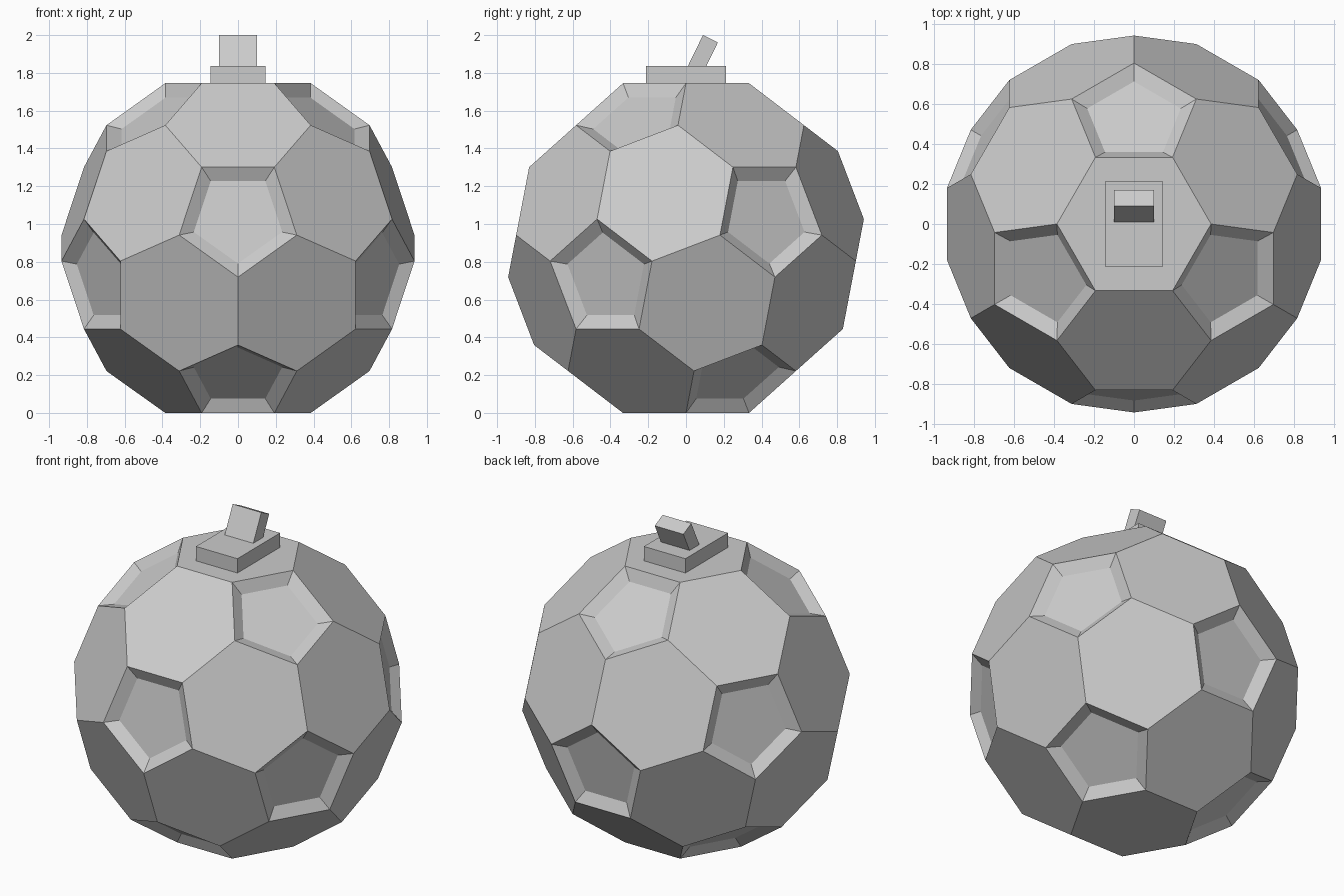
import bpy, bmesh
from math import sin, cos, radians, sqrt
from mathutils import Vector, Matrix

if "Cube" in bpy.data.objects:
    bpy.data.objects.remove(bpy.data.objects["Cube"])

EDGE = 0.385                                   # edge length of the ball panels
R = 3 * EDGE * 0.95106                         # radius of the parent icosahedron
CZ = 0.8725                                    # ball centre height


def finish(name, bm):
    mesh = bpy.data.meshes.new(name)
    bm.to_mesh(mesh)
    bm.free()
    obj = bpy.data.objects.new(name, mesh)
    bpy.context.collection.objects.link(obj)
    return obj


def box(name, size, matrix):
    bm = bmesh.new()
    bmesh.ops.create_cube(bm, size=1)
    bmesh.ops.scale(bm, vec=size, verts=bm.verts)
    bmesh.ops.transform(bm, matrix=matrix, verts=bm.verts)
    return finish(name, bm)


# Icosahedron corners, standing on a face: two rings of three, then their opposites
corners = []
for z, start in ((0.794654, 90), (0.187592, 30)):
    for i in range(3):
        a = radians(start + 120 * i)
        r = sqrt(1 - z * z)
        p = Vector((r * cos(a), r * sin(a), z)) * R
        corners += [p, -p]

# Ball: cut each icosahedron edge in thirds, wrap in a hull, merge flat panels
bm = bmesh.new()
for p in corners:
    for q in corners:
        if p is not q and (p - q).length < 3.2 * EDGE:
            bm.verts.new((2 * p + q) / 3)
bmesh.ops.convex_hull(bm, input=bm.verts[:])
bmesh.ops.dissolve_limit(bm, angle_limit=radians(3), verts=bm.verts[:], edges=bm.edges[:])
bmesh.ops.recalc_face_normals(bm, faces=bm.faces[:])

# Sunken five-sided panels with sloping walls
pentagons = [f for f in bm.faces if len(f.verts) == 5]
bmesh.ops.inset_individual(bm, faces=pentagons, thickness=0.066, depth=-0.045,
                           use_even_offset=True)
bmesh.ops.translate(bm, vec=(0, 0, CZ), verts=bm.verts)
finish("ball", bm)

# Mounting plate on the top panel
box("top_plate", (0.29, 0.426, 0.095), Matrix.Translation((0, 0, 1.7885)))

# Leaning stub, its foot sunk into the plate
lean = Matrix.Rotation(radians(-26), 4, 'X')
box("leaning_stub", (0.2, 0.088, 0.22),
    Matrix.Translation((0, 0.1295, 1.981)) @ lean @ Matrix.Translation((0, 0, -0.11)))
